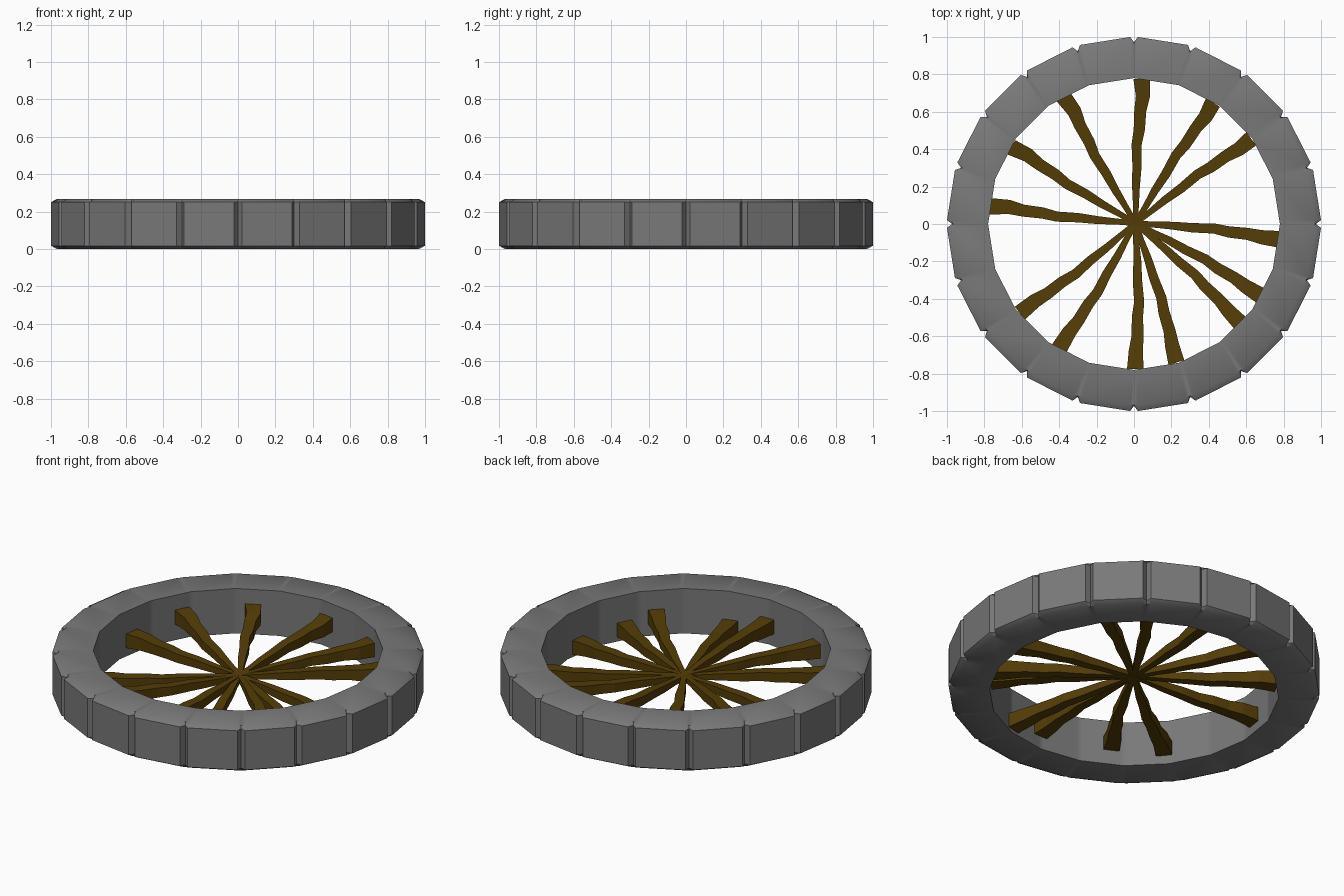
import bpy, bmesh
from math import sin, cos, radians
from mathutils import Vector

if "Cube" in bpy.data.objects:
    bpy.data.objects.remove(bpy.data.objects["Cube"])


def make_object(name, bm, mat_name, color):
    bmesh.ops.recalc_face_normals(bm, faces=bm.faces[:])
    me = bpy.data.meshes.new(name)
    bm.to_mesh(me)
    bm.free()
    ob = bpy.data.objects.new(name, me)
    bpy.context.collection.objects.link(ob)
    mat = bpy.data.materials.get(mat_name) or bpy.data.materials.new(mat_name)
    mat.diffuse_color = color
    mat.use_nodes = True
    mat.node_tree.nodes["Principled BSDF"].inputs["Base Color"].default_value = mat.diffuse_color
    me.materials.append(mat)
    return ob


def skin(bm, loops, closed):
    n = len(loops[0])
    pairs = list(zip(loops, loops[1:] + loops[:1])) if closed else list(zip(loops, loops[1:]))
    for a, b in pairs:
        for i in range(n):
            j = (i + 1) % n
            bm.faces.new((a[i], a[j], b[j], b[i]))


# stone rim: 20 flat blocks separated by V grooves, chamfered outer edges
SIDES, HALF, H = 20, 1.2, 0.267
bm = bmesh.new()
sections = []
for k in range(SIDES):
    for off in (-HALF, 0, HALF):
        a = radians(k * 360 / SIDES + off)
        inner = 0.78 if off == 0 else 0.78 * cos(radians(9)) / cos(radians(9 - HALF))
        outer = 0.972 if off == 0 else 1.0
        edge = 0.967 if off == 0 else 0.969
        profile = [(inner, 0), (edge, 0), (outer, 0.017), (outer, H - 0.017), (edge, H), (inner, H)]
        sections.append([bm.verts.new((r * cos(a), r * sin(a), z)) for r, z in profile])
skin(bm, sections, True)
rim = make_object("stone_rim", bm, "stone", (0.19, 0.19, 0.19, 1))
bpy.context.view_layer.objects.active = rim
rim.select_set(True)
bpy.ops.object.shade_smooth_by_angle(angle=radians(36))
rim.select_set(False)

# wooden spokes: (direction in degrees, height of the outer end's top)
SPOKES = [(87, .185), (57, .19), (36, .17), (-6, .10), (-29.5, .11), (-43, .155), (-73, .10),
          (-89.5, .157), (-121, .17), (-142, .135), (173, .135), (148, .18), (119, .18)]
# crooked path: (radius, sideways offset, half thickness)
PATH = [(-0.02, 0, .014), (.10, .003, .016), (.20, .008, .021), (.31, .008, .025),
        (.42, .016, .027), (.50, .006, .030), (.60, .006, .032), (.68, -.004, .038), (.775, 0, .044)]
HUB_Z = 0.107
for i, (deg, top) in enumerate(SPOKES):
    a = radians(deg)
    out, side = Vector((cos(a), sin(a), 0)), Vector((-sin(a), cos(a), 0))
    bm = bmesh.new()
    loops = []
    for r, off, h in PATH:
        z = HUB_Z + (top - 0.042 - HUB_Z) * r / 0.775
        c = out * r + side * off + Vector((0.008, 0.004, z))
        if r > 0.7:
            c -= Vector((0.008, 0.004, 0))
        loops.append([bm.verts.new(c + side * h * s + Vector((0, 0, h * 0.95 * t)))
                      for s, t in ((-1, -1), (1, -1), (1, 1), (-1, 1))])
    skin(bm, loops, False)
    bm.faces.new(loops[0])
    bm.faces.new(loops[-1])
    make_object(f"spoke_{i + 1}", bm, "wood", (0.09, 0.047, 0.002, 1))
